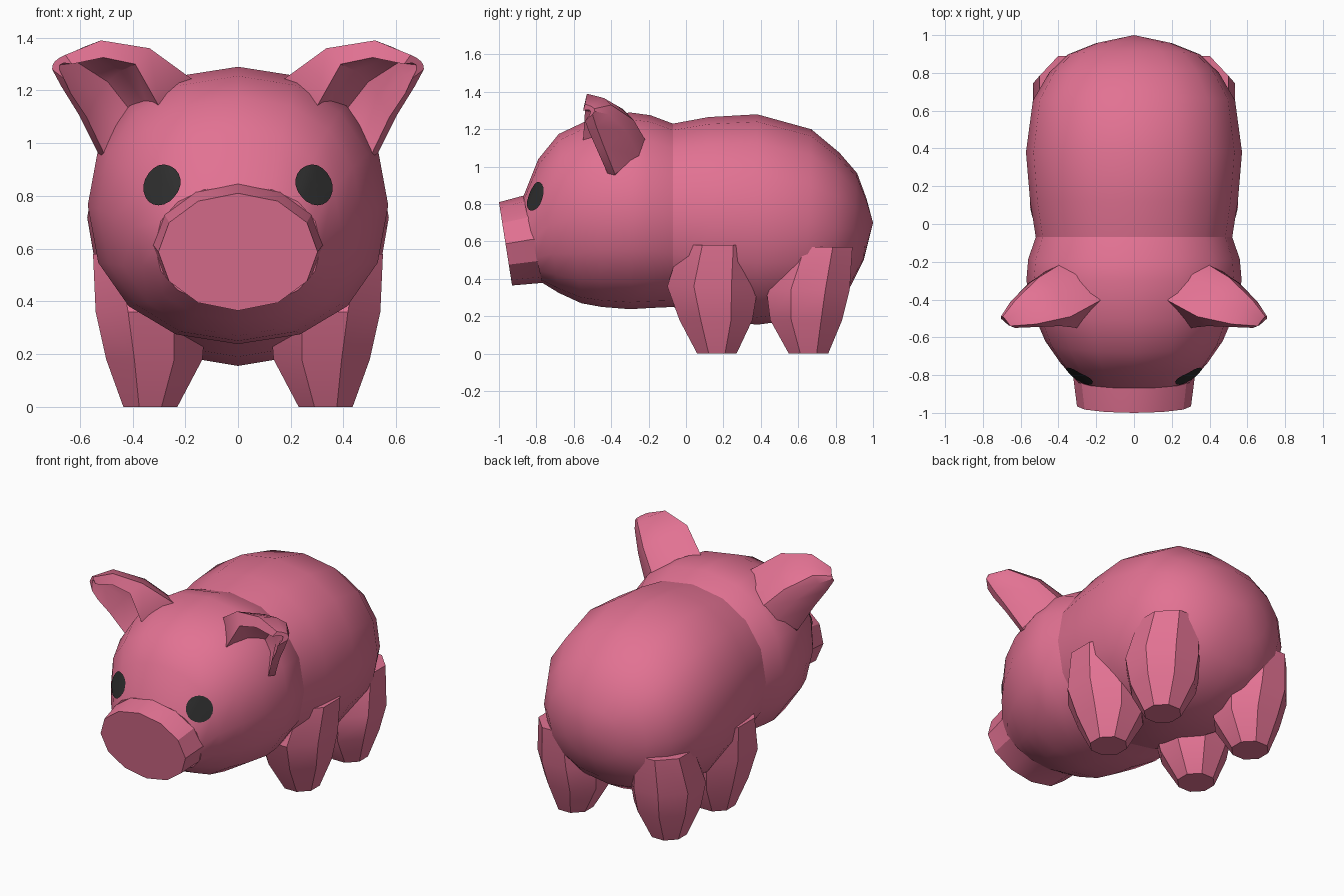
import bpy, bmesh, math
from mathutils import Vector
from mathutils.bvhtree import BVHTree

if "Cube" in bpy.data.objects:
    bpy.data.objects.remove(bpy.data.objects["Cube"])


def material(name, rgb):
    m = bpy.data.materials.new(name)
    m.diffuse_color = (*rgb, 1)
    m.use_nodes = True
    m.node_tree.nodes["Principled BSDF"].inputs["Base Color"].default_value = m.diffuse_color
    return m


PINK = material("pink skin", (0.76, 0.168, 0.29))
DARK = material("dark eye", (0.027, 0.027, 0.027))


def finish(name, bm, mat, angle=32, mirror=False):
    me = bpy.data.meshes.new(name)
    bm.to_mesh(me)
    bm.free()
    me.materials.append(mat)
    me.shade_smooth()
    me.set_sharp_from_angle(angle=math.radians(angle))
    ob = bpy.data.objects.new(name, me)
    bpy.context.collection.objects.link(ob)
    if mirror:
        ob.modifiers.new("mirror", "MIRROR").use_mirror_merge = False
    return ob


def loft(rings, cap_start=True, cap_end=True):
    """Skin a row of closed rings with equal point counts."""
    bm = bmesh.new()
    vs = [[bm.verts.new(p) for p in r] for r in rings]
    n = len(vs[0])
    for a, b in zip(vs, vs[1:]):
        for i in range(n):
            j = (i + 1) % n
            bm.faces.new((a[i], a[j], b[j], b[i]))
    if cap_start:
        bm.faces.new(vs[0])
    if cap_end:
        bm.faces.new(vs[-1])
    bmesh.ops.remove_doubles(bm, verts=bm.verts, dist=0.0005)
    bmesh.ops.recalc_face_normals(bm, faces=bm.faces)
    return bm


def power(v, p):
    return math.copysign(abs(v) ** p, v)


def upright_ring(yt, zt, yb, zb, hw, n=16, p=0.92):
    """Rounded section from a top point to a bottom point with a half width."""
    pts = []
    for i in range(n):
        a = math.tau * i / n
        t = (power(math.sin(a), p) + 1) / 2
        pts.append((hw * power(math.cos(a), p), yb + (yt - yb) * t, zb + (zt - zb) * t))
    return pts


# Head: sections from snout root to neck
NECK = (-0.07, 1.23, -0.07, 0.25, 0.52)
head_sections = [
    (-0.87, 0.84, -0.77, 0.38, 0.315),
    (-0.79, 1.04, -0.68, 0.325, 0.39),
    (-0.68, 1.175, -0.56, 0.27, 0.47),
    (-0.51, 1.255, -0.45, 0.25, 0.53),
    (-0.30, 1.29, -0.30, 0.238, 0.57),
    (-0.19, 1.275, -0.18, 0.245, 0.56),
    NECK,
]
head_bm = loft([upright_ring(*s) for s in head_sections], True, False)
head_bvh = BVHTree.FromBMesh(head_bm)
finish("head", head_bm, PINK)

# Body: sections from neck to rump
body_sections = [
    NECK,
    (0.12, 1.265, 0.12, 0.19, 0.55),
    (0.38, 1.28, 0.38, 0.155, 0.572),
    (0.67, 1.20, 0.64, 0.19, 0.535),
    (0.82, 1.075, 0.78, 0.27, 0.45),
    (0.915, 0.965, 0.88, 0.36, 0.35),
    (0.965, 0.83, 0.95, 0.50, 0.20),
    (1.0, 0.70, 1.0, 0.70, 0.0),
]
finish("body", loft([upright_ring(*s) for s in body_sections], False, False), PINK)

# Snout: short tilted twelve-sided drum
finish("snout", loft([
    upright_ring(-0.845, 0.85, -0.745, 0.375, 0.325, 12, 1),
    upright_ring(-0.87, 0.845, -0.775, 0.378, 0.32, 12, 1),
    upright_ring(-1.0, 0.81, -0.93, 0.365, 0.302, 12, 1),
], False, True), PINK)


# Legs: eight-sided tapering columns
def leg_ring(x0, x1, y0, y1, z):
    k = 0.5 / math.cos(math.pi / 8)
    return [((x0 + x1) / 2 + (x1 - x0) * k * math.cos(a),
             (y0 + y1) / 2 + (y1 - y0) * k * math.sin(a), z)
            for a in (math.tau * (i + 0.5) / 8 for i in range(8))]


legs = {
    "front_legs": [(0.23, 0.435, 0.06, 0.27, 0), (0.135, 0.50, -0.035, 0.355, 0.18),
                   (0.12, 0.54, -0.10, 0.385, 0.36), (0.22, 0.55, -0.03, 0.37, 0.58)],
    "rear_legs": [(0.23, 0.435, 0.55, 0.76, 0), (0.135, 0.50, 0.45, 0.835, 0.18),
                  (0.12, 0.535, 0.43, 0.875, 0.34), (0.16, 0.50, 0.53, 0.89, 0.57)],
}
for name, rows in legs.items():
    finish(name, loft([leg_ring(*r) for r in rows]), PINK, mirror=True)


# Ears: cupped shells opening forward, lofted from root to tip
def arc(a, b, c, n=5):
    """Smooth curve from a through b to c."""
    a, b, c = Vector(a), Vector(b), Vector(c)
    ctrl = 2 * b - (a + c) / 2
    return [a * (1 - t) ** 2 + ctrl * 2 * t * (1 - t) + c * t * t
            for t in (i / (n - 1) for i in range(n))]


# each row: outer top, outer back, outer low, inner low, inner top
ear_rows = [
    [(0.17, -0.40, 1.24), (0.385, -0.21, 1.13), (0.53, -0.38, 0.96), (0.51, -0.42, 0.965), (0.30, -0.55, 1.14)],
    [(0.335, -0.49, 1.36), (0.50, -0.28, 1.25), (0.605, -0.44, 1.11), (0.575, -0.48, 1.10), (0.39, -0.54, 1.30)],
    [(0.52, -0.53, 1.39), (0.625, -0.40, 1.33), (0.67, -0.48, 1.215), (0.635, -0.52, 1.19), (0.51, -0.545, 1.325)],
    [(0.655, -0.54, 1.335), (0.695, -0.49, 1.31), (0.705, -0.50, 1.28), (0.66, -0.54, 1.245), (0.63, -0.55, 1.30)],
]
ear_rings = []
for ot, ob, ol, il, it in ear_rows:
    mid = (Vector(il) + Vector(it)) / 2
    inner_back = Vector(ob).lerp(mid, 0.35)
    ear_rings.append(arc(ot, ob, ol) + arc(il, inner_back, it))
root = [p.lerp(Vector((0.2, -0.35, 0.8)), 0.15) for p in ear_rings[0]]
finish("ears", loft([root] + ear_rings), PINK, 35, mirror=True)

# Eyes: thin round patches laid on the head
n = Vector((0.5, -0.8, 0.3)).normalized()
side = Vector((0, 0, 1)).cross(n).normalized()
up = n.cross(side)
centre = Vector((0.28, -0.79, 0.835)) + n * 0.5


def on_head(r, a):
    start = centre + (side * math.cos(a) + up * math.sin(a)) * r
    hit = head_bvh_hits(start)
    return hit + n * 0.007


def head_bvh_hits(start):
    hit = head_bvh.ray_cast(start, -n)[0]
    return hit if hit is not None else start - n * 0.5


bm = bmesh.new()
mid = bm.verts.new(on_head(0, 0))
N = 20
prev = None
for r in (0.02, 0.04, 0.06, 0.08):
    ring = [bm.verts.new(on_head(r, math.tau * i / N)) for i in range(N)]
    for i in range(N):
        j = (i + 1) % N
        if prev:
            bm.faces.new((prev[i], ring[i], ring[j], prev[j]))
        else:
            bm.faces.new((mid, ring[i], ring[j]))
    prev = ring
bm.normal_update()
for f in bm.faces:
    if f.normal.dot(n) < 0:
        f.normal_flip()
finish("eyes", bm, DARK, mirror=True)
